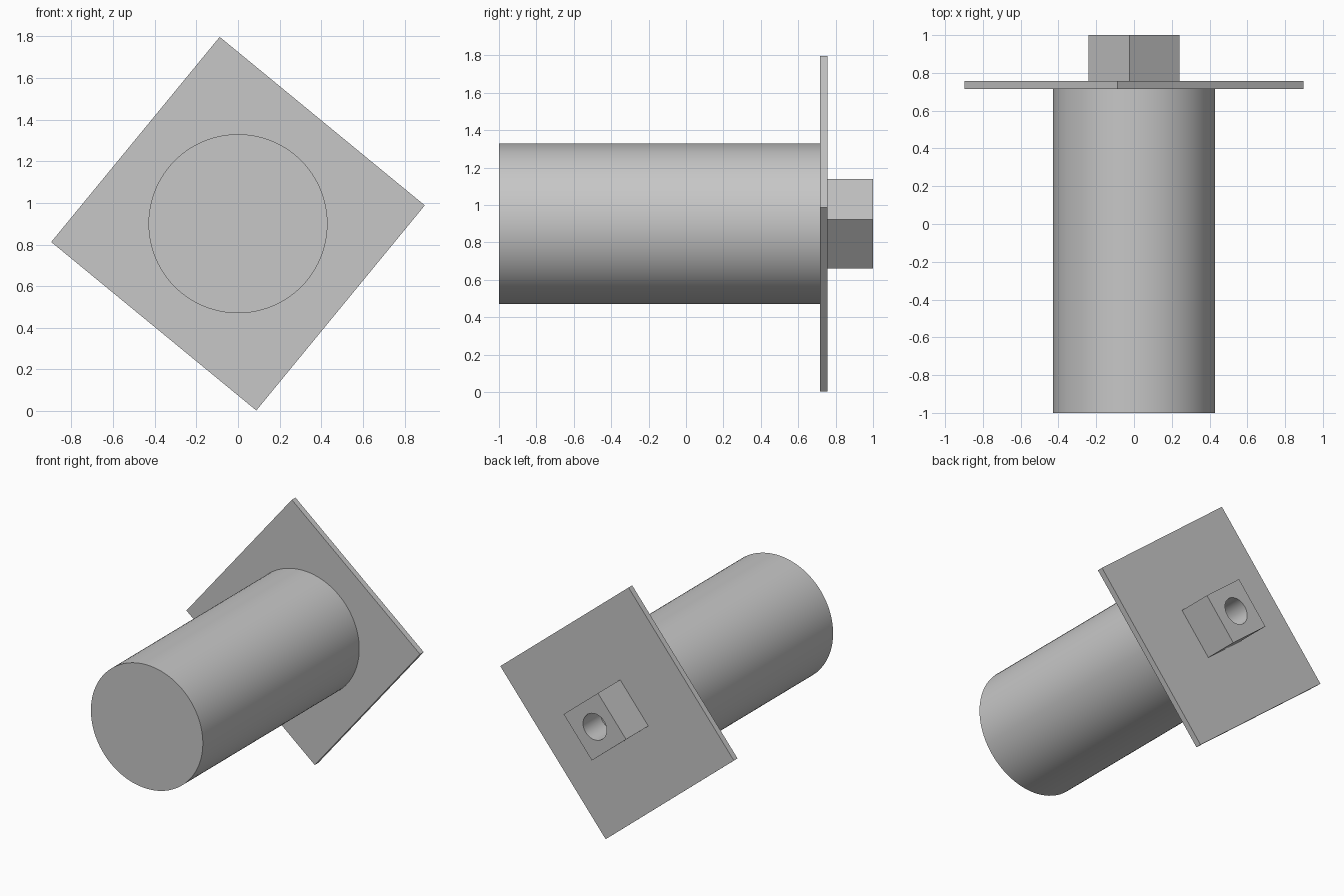
import bpy
from math import radians

cube = bpy.data.objects.get("Cube")
if cube:
    bpy.data.objects.remove(cube, do_unlink=True)

AXIS_Z = 0.9          # height of the shared axis
TWIST = radians(39.4)  # roll of the square parts about the axis

grey = bpy.data.materials.new("plain_grey")
grey.use_nodes = True
grey.diffuse_color = (0.57, 0.57, 0.57, 1)
grey.node_tree.nodes["Principled BSDF"].inputs["Base Color"].default_value = grey.diffuse_color


def finish(name):
    obj = bpy.context.object
    obj.name = name
    obj.data.materials.append(grey)
    return obj


def square_block(name, side, y0, y1):
    bpy.ops.mesh.primitive_cube_add(size=1, location=(0, (y0 + y1) / 2, AXIS_Z),
                                    rotation=(0, TWIST, 0))
    obj = finish(name)
    obj.scale = (side, y1 - y0, side)
    bpy.ops.object.transform_apply(location=False, rotation=False, scale=True)
    return obj


def rod(name, radius, y0, y1, sides):
    bpy.ops.mesh.primitive_cylinder_add(vertices=sides, radius=radius, depth=y1 - y0,
                                        location=(0, (y0 + y1) / 2, AXIS_Z),
                                        rotation=(radians(90), 0, 0))
    obj = finish(name)
    bpy.ops.object.shade_smooth_by_angle(angle=radians(30))
    return obj


# Main round body and square flange
rod("round_body", 0.43, -1.0, 0.716, 96)
square_block("flange_plate", 1.275, 0.716, 0.756)

# Square drive stub with a blind round hole in its rear face
stub = square_block("square_stub", 0.341, 0.756, 1.0)
cutter = rod("hole_cutter", 0.091, 0.81, 1.1, 48)
cutter.hide_render = True
bore = stub.modifiers.new("bore", "BOOLEAN")
bore.operation = "DIFFERENCE"
bore.solver = "EXACT"
bore.object = cutter

bpy.ops.object.select_all(action="DESELECT")
stub.select_set(True)
bpy.context.view_layer.objects.active = stub
bpy.ops.object.modifier_apply(modifier=bore.name)
bpy.data.objects.remove(cutter, do_unlink=True)
bpy.ops.object.shade_smooth_by_angle(angle=radians(30))
